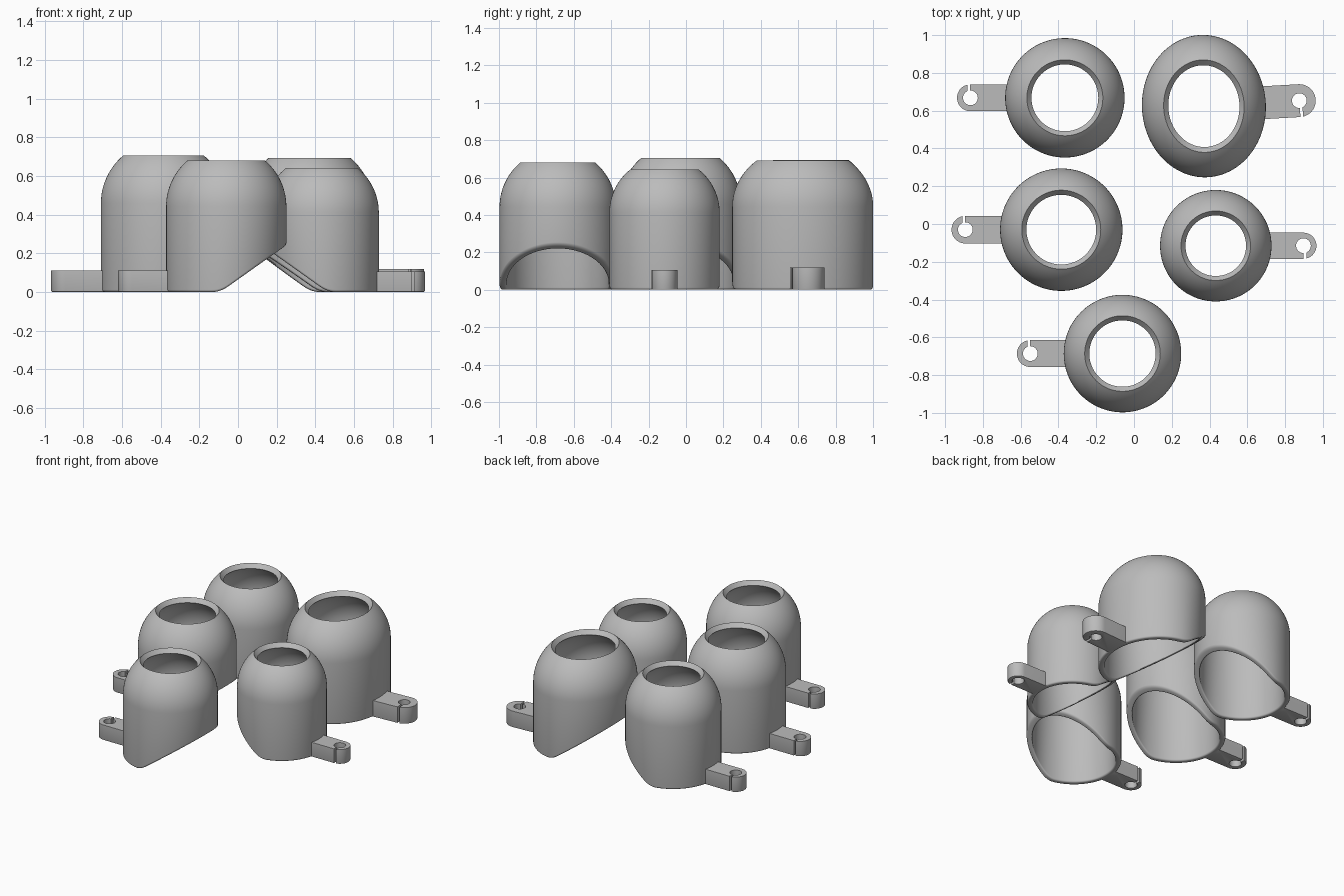
import bpy, bmesh, math

if "Cube" in bpy.data.objects:
    bpy.data.objects.remove(bpy.data.objects["Cube"])

SEG = 128      # sides around each cup
WALL = 0.038   # cup wall thickness
SLOPE = 0.71   # steepness of the slanted underside

grey = bpy.data.materials.new("light_grey")
grey.diffuse_color = (0.5, 0.5, 0.5, 1)
grey.use_nodes = True
grey.node_tree.nodes["Principled BSDF"].inputs["Base Color"].default_value = grey.diffuse_color


def finish(bm, name, loc, turn):
    bmesh.ops.recalc_face_normals(bm, faces=bm.faces)
    me = bpy.data.meshes.new(name)
    bm.to_mesh(me)
    bm.free()
    me.materials.append(grey)
    ob = bpy.data.objects.new(name, me)
    bpy.context.collection.objects.link(ob)
    ob.location = (loc[0], loc[1], 0)
    ob.rotation_euler.z = math.radians(turn)
    bpy.ops.object.select_all(action='DESELECT')
    ob.select_set(True)
    bpy.context.view_layer.objects.active = ob
    bpy.ops.object.shade_smooth_by_angle(angle=math.radians(35))


def underside(x):
    """Flat near the tab, then a soft bend into a rising slant."""
    u, w = SLOPE * (x + 0.03), 0.03
    if u <= -w:
        return 0.0
    return u if u >= w else (u + w) ** 2 / (4 * w)


def make_cup(name, loc, rx, ry, hole, top, turn):
    # closed wall profile: (radius, height, height measured from underside?)
    spring = top - math.sqrt(rx * rx - hole * hole)
    a_end = math.acos(hole / rx)
    ri, e, n = rx - WALL, 0.012, 14
    prof = []
    for i in range(5):                       # rounded outer lip
        a = math.pi / 2 * i / 4
        prof.append((rx - e + e * math.sin(a), e - e * math.cos(a), True))
    for i in range(n + 1):                   # outer dome
        a = a_end * i / n
        prof.append((rx * math.cos(a), spring + rx * math.sin(a), False))
    for i in range(n, -1, -1):               # inner dome
        a = a_end * i / n
        prof.append((ri * math.cos(a), spring + ri * math.sin(a), False))
    for i in range(5):                       # rounded inner lip
        a = math.pi / 2 * i / 4
        prof.append((ri + e - e * math.cos(a), e - e * math.sin(a), True))
    bm = bmesh.new()
    rings = []
    for r, z, low in prof:
        ring = []
        for k in range(SEG):
            t = 2 * math.pi * k / SEG
            x, y = r * math.cos(t), r * math.sin(t) * ry / rx
            ring.append(bm.verts.new((x, y, z + (underside(x) if low else 0))))
        rings.append(ring)
    for j, a in enumerate(rings):
        b = rings[(j + 1) % len(rings)]
        for k in range(SEG):
            m = (k + 1) % SEG
            bm.faces.new((a[k], a[m], b[m], b[k]))
    finish(bm, name, loc, turn)


def make_tab(name, loc, rx, half, reach, height, turn):
    # strap with a rounded end, a round hole and a slit opening the hole
    cx, hr, start = half - reach, 0.039, 0.02 - rx
    sl, sr = -0.015, -0.001                  # slit sides, from hole centre

    def arc(r, a0, a1, n):
        return [(cx + r * math.cos(a0 + (a1 - a0) * i / n),
                 r * math.sin(a0 + (a1 - a0) * i / n)) for i in range(n + 1)]

    pts = [(start, -half)]
    pts += arc(half, 1.5 * math.pi, math.acos(sl / half), 20)
    pts += arc(hr, math.acos(sl / hr), 2 * math.pi + math.acos(sr / hr), 32)
    pts += [(cx + sr, half), (start, half)]
    bm = bmesh.new()
    low = bm.faces.new([bm.verts.new((x, y, 0)) for x, y in pts])
    ext = bmesh.ops.extrude_face_region(bm, geom=[low], use_keep_orig=True)
    for v in ext["geom"]:
        if isinstance(v, bmesh.types.BMVert):
            v.co.z = height
    bmesh.ops.recalc_face_normals(bm, faces=bm.faces)
    # softened lower edge
    edges = [e for e in bm.edges if all(v.co.z < 1e-5 for v in e.verts)]
    bmesh.ops.bevel(bm, geom=edges, offset=0.006, segments=2, profile=0.5,
                    affect='EDGES', clamp_overlap=True)
    finish(bm, name, loc, turn)


# name, centre, rx, ry, hole radius, top, tab half width, tab reach, tab height, turn
CUPS = [
    ("back_left", (-0.366, 0.668), 0.316, 0.316, 0.201, 0.695, 0.071, 0.571, 0.11, 0),
    ("middle_left", (-0.385, -0.03), 0.324, 0.324, 0.209, 0.705, 0.073, 0.581, 0.11, 0),
    ("front", (-0.061, -0.686), 0.311, 0.311, 0.200, 0.68, 0.071, 0.559, 0.11, 0),
    ("middle_right", (0.433, -0.115), 0.295, 0.295, 0.184, 0.642, 0.069, 0.533, 0.105, 180),
    ("back_right", (0.37, 0.624), 0.328, 0.377, 0.213, 0.692, 0.087, 0.593, 0.118, 183.3),
]
for name, loc, rx, ry, hole, top, half, reach, height, turn in CUPS:
    make_cup(name + "_cup", loc, rx, ry, hole, top, turn)
    make_tab(name + "_tab", loc, rx, half, reach, height, turn)
